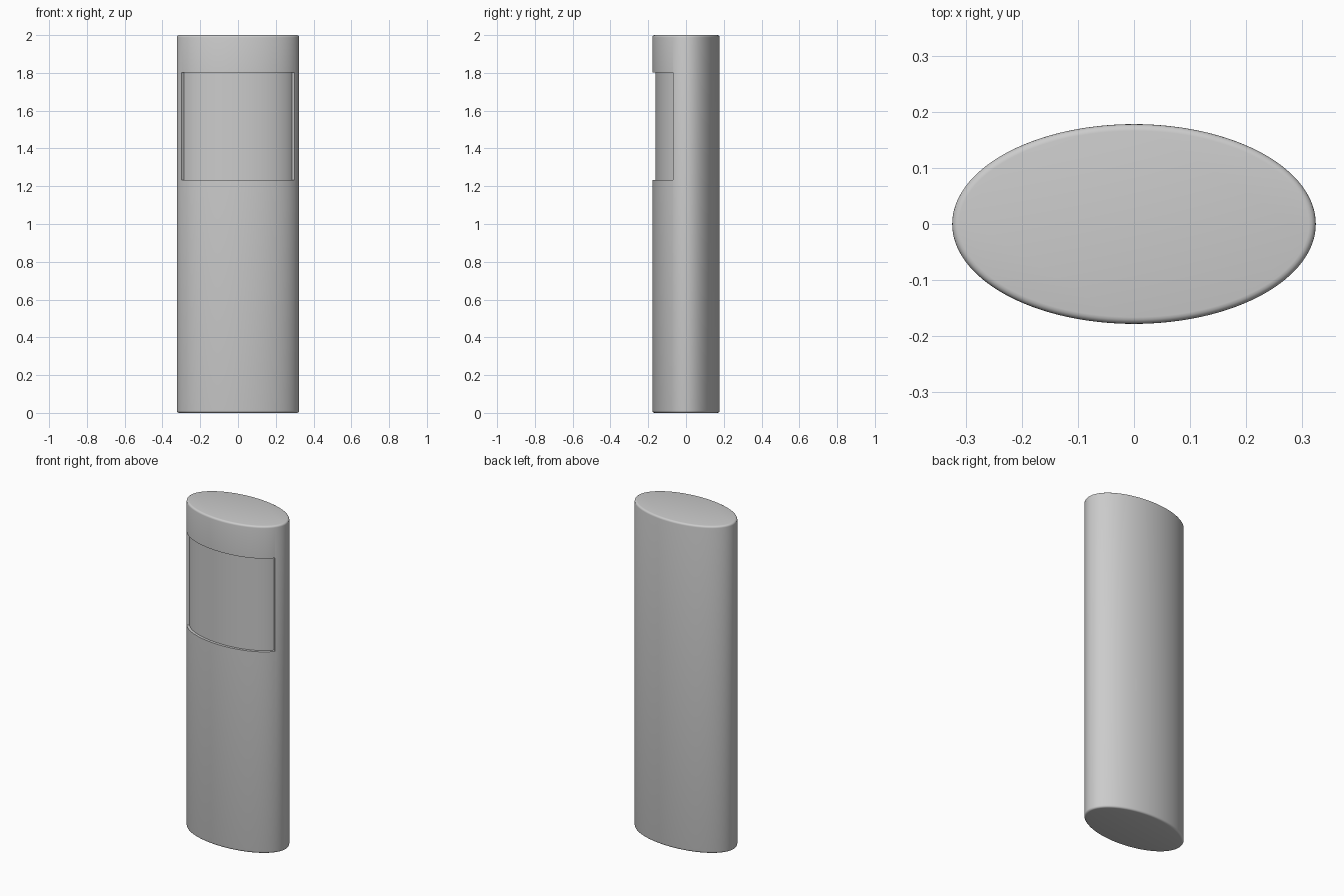
import bpy, bmesh
from math import sin, cos, pi, asin, hypot

if "Cube" in bpy.data.objects:
    bpy.data.objects.remove(bpy.data.objects["Cube"])

A, B, H = 0.324, 0.178, 2.0           # ellipse half-axes and height
DEPTH, EDGE_X = 0.016, 0.298          # recess depth and half-width
Z0, Z1 = 1.233, 1.803                 # recess bottom and top


def ellipse_point(t, offset=0.0):
    """Point on the ellipse (t = 0 faces front), moved along the normal."""
    x, y = A * sin(t), -B * cos(t)
    nx, ny = x / A**2, y / B**2
    n = hypot(nx, ny)
    return x + offset * nx / n, y + offset * ny / n


def prism(name, outline, z0, z1):
    bm = bmesh.new()
    face = bm.faces.new([bm.verts.new((x, y, z0)) for x, y in outline])
    top = bmesh.ops.extrude_face_region(bm, geom=[face])["geom"]
    bmesh.ops.translate(bm, vec=(0, 0, z1 - z0),
                        verts=[g for g in top if isinstance(g, bmesh.types.BMVert)])
    bmesh.ops.recalc_face_normals(bm, faces=bm.faces)
    mesh = bpy.data.meshes.new(name)
    bm.to_mesh(mesh)
    bm.free()
    obj = bpy.data.objects.new(name, mesh)
    bpy.context.collection.objects.link(obj)
    return obj


# Elliptical column with softly rounded rims
N = 128
column = prism("column", [ellipse_point(2 * pi * i / N) for i in range(N)], 0, H)
bevel = column.modifiers.new("rim", "BEVEL")
bevel.width, bevel.segments = 0.012, 4
bevel.limit_method, bevel.angle_limit = "ANGLE", 1.0

# Curved slab that sinks the front display recess
t_edge = asin(EDGE_X / A)
ts = [t_edge * (2 * i / 64 - 1) for i in range(65)]
cutter = prism("recess_cutter",
               [ellipse_point(t, -DEPTH) for t in ts]
               + [ellipse_point(t, 0.03) for t in reversed(ts)], Z0, Z1)
cutter.hide_render = True
cut = column.modifiers.new("recess", "BOOLEAN")
cut.operation, cut.object, cut.solver = "DIFFERENCE", cutter, "EXACT"

# Apply the cuts, then shade smooth with crisp recess edges
bpy.context.view_layer.objects.active = column
column.select_set(True)
for name in ("rim", "recess"):
    bpy.ops.object.modifier_apply(modifier=name)
bpy.data.objects.remove(cutter)
bpy.ops.object.shade_smooth_by_angle(angle=0.6)
